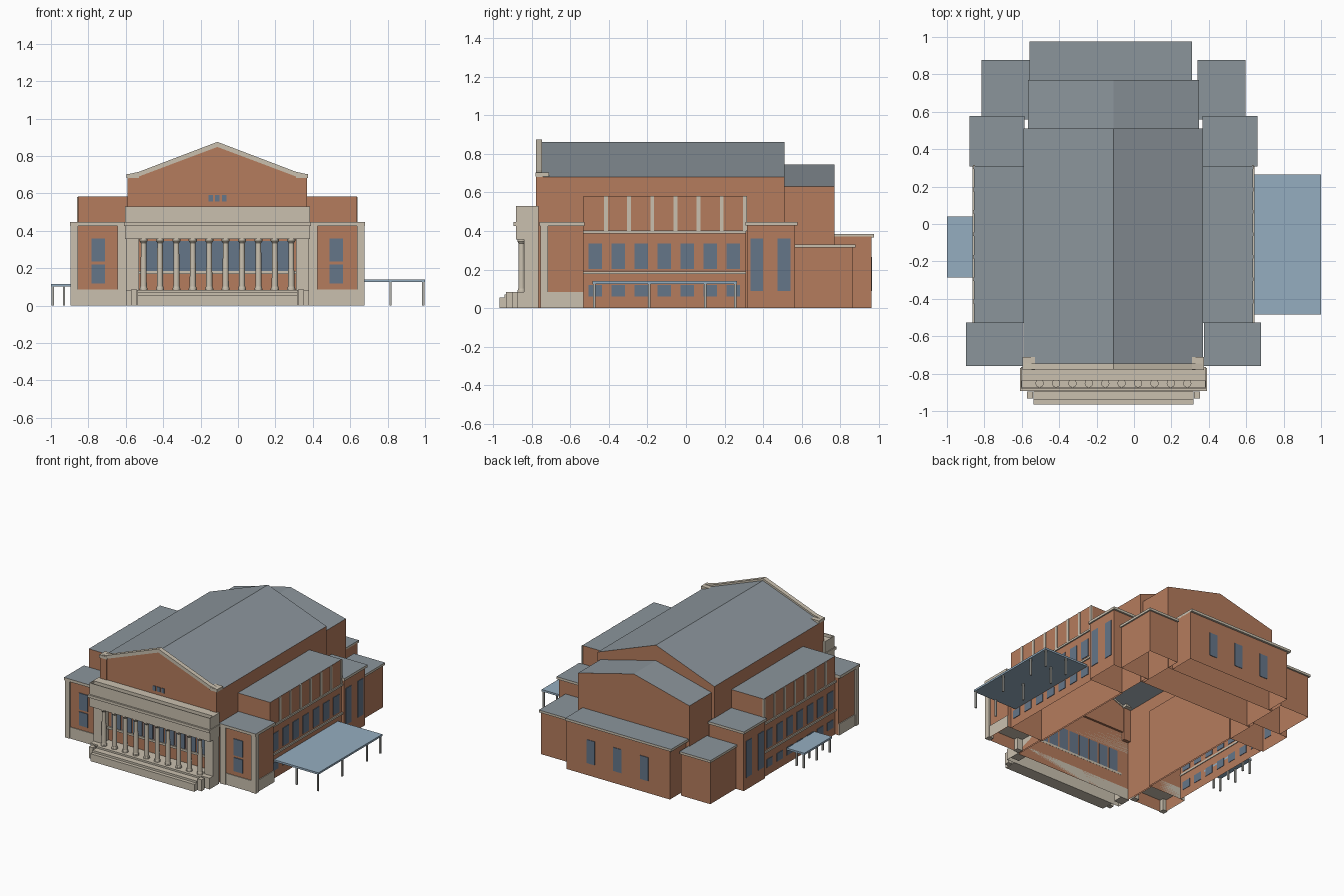
import bpy, bmesh, math
from mathutils import Matrix, Vector

cube = bpy.data.objects.get("Cube")
if cube:
    bpy.data.objects.remove(cube, do_unlink=True)

AXIS = -0.11  # the building is symmetrical about this x; parts are measured from it


def material(name, rgb):
    m = bpy.data.materials.new(name)
    m.use_nodes = True
    m.diffuse_color = (*rgb, 1)
    m.node_tree.nodes["Principled BSDF"].inputs["Base Color"].default_value = (*rgb, 1)
    return m


BRICK = material("brick", (0.46, 0.2, 0.11))
STONE = material("pale stone", (0.59, 0.53, 0.43))
ROOF = material("grey roofing", (0.26, 0.3, 0.33))
GLASS = material("window glass", (0.13, 0.18, 0.25))
CANOPY = material("blue canopy", (0.3, 0.42, 0.53))
METAL = material("post metal", (0.45, 0.45, 0.42))


def finish(name, bm, mat, top=None, hollow=False):
    """Turn a bmesh into an object; top colours upward faces, hollow drops the floor."""
    bmesh.ops.recalc_face_normals(bm, faces=bm.faces[:])
    bm.normal_update()
    if top:
        for f in bm.faces:
            f.material_index = int(f.normal.z > 0.3)
    if hollow:
        floor = [f for f in bm.faces if f.normal.z < -0.9]
        bmesh.ops.delete(bm, geom=floor, context='FACES')
    me = bpy.data.meshes.new(name)
    bm.to_mesh(me)
    bm.free()
    for m in (mat, top):
        if m:
            me.materials.append(m)
    ob = bpy.data.objects.new(name, me)
    ob.location.x = AXIS
    bpy.context.scene.collection.objects.link(ob)
    return ob


def boxes(name, dims, mat, top=None, hollow=False):
    """Boxes given as x0, x1, y0, y1, z0, z1."""
    bm = bmesh.new()
    for x0, x1, y0, y1, z0, z1 in dims:
        mid = Vector((x0 + x1, y0 + y1, z0 + z1)) / 2
        size = Matrix.Diagonal((x1 - x0, y1 - y0, z1 - z0, 1))
        bmesh.ops.create_cube(bm, size=1, matrix=Matrix.Translation(mid) @ size)
    return finish(name, bm, mat, top, hollow)


def both(dims):
    """Add the mirror image of each box."""
    return dims + [(-x1, -x0, *rest) for x0, x1, *rest in dims]


def prism(name, outline, y0, y1, mat, top=None, hollow=False):
    """Extrude an x-z outline along y."""
    bm = bmesh.new()
    face = bm.faces.new([bm.verts.new((x, y0, z)) for x, z in outline])
    new = bmesh.ops.extrude_face_region(bm, geom=[face])["geom"]
    bmesh.ops.translate(bm, vec=(0, y1 - y0, 0),
                        verts=[v for v in new if isinstance(v, bmesh.types.BMVert)])
    return finish(name, bm, mat, top, hollow)


def gabled(w, eave, ridge):
    return [(-w, 0), (w, 0), (w, eave), (0, ridge), (-w, eave)]


# Main hall and lower stage house behind it
prism("main_hall", gabled(0.48, 0.68, 0.86), -0.765, 0.51, BRICK, ROOF, True)
prism("stage_house", gabled(0.457, 0.63, 0.745), 0.51, 0.77, BRICK, ROOF, True)

# Front gable with stone coping, corner returns and brick piers
prism("front_gable", [(-0.45, 0.5), (0.45, 0.5), (0.45, 0.69), (0, 0.855), (-0.45, 0.69)],
      -0.772, -0.75, BRICK)
prism("gable_coping", [(-0.48, 0.68), (-0.42, 0.69), (0, 0.848), (0.42, 0.69), (0.48, 0.68),
                       (0.48, 0.702), (0.42, 0.715), (0, 0.875), (-0.42, 0.715), (-0.48, 0.702)],
      -0.778, -0.745, STONE)
boxes("gable_returns", both([(0.42, 0.485, -0.78, -0.71, 0.683, 0.703)]), STONE)
boxes("gable_piers", both([(0.425, 0.48, -0.778, -0.74, 0.44, 0.683)]), BRICK)
boxes("gable_vents", [(x - 0.012, x + 0.012, -0.777, -0.77, 0.556, 0.59)
                      for x in (-0.036, 0, 0.036)], GLASS)

# Flanking masses: name, inner x, outer x, y0, y1, height
for name, x0, x1, y0, y1, h in (
        ("side_wings", 0.47, 0.745, -0.53, 0.31, 0.582),
        ("middle_blocks", 0.476, 0.76, 0.315, 0.565, 0.43),
        ("rear_blocks", 0.455, 0.695, 0.565, 0.865, 0.315)):
    boxes(name, both([(x0, x1, y0, y1, 0, h)]), BRICK, ROOF, True)
boxes("back_block", [(-0.43, 0.42, 0.77, 0.96, 0, 0.37)], BRICK, ROOF, True)
boxes("middle_cornices", both([(0.476, 0.77, 0.308, 0.578, 0.428, 0.446)]), STONE, ROOF)
boxes("rear_cornices", both([(0.45, 0.705, 0.56, 0.877, 0.313, 0.33)]), STONE, ROOF)
boxes("back_cornice", [(-0.45, 0.42, 0.765, 0.975, 0.365, 0.383)], STONE, ROOF)

# Side wing trim: string courses, upper strips and two rows of windows
boxes("string_courses", both([(0.74, 0.754, -0.535, 0.312, z, z + 0.014)
                              for z in (0.176, 0.388)]), STONE)
strips = [-0.415 + 0.12 * i for i in range(7)]
boxes("wing_strips", both([(0.74, 0.75, y - 0.01, y + 0.01, 0.4, 0.58) for y in strips]), STONE)
bays = [-0.47 + 0.119 * i for i in range(7)]
boxes("wing_windows", both([(0.742, 0.749, y - 0.035, y + 0.035, z0, z1)
                            for y in bays for z0, z1 in ((0.06, 0.12), (0.203, 0.336))]), GLASS)
boxes("middle_windows", both([(0.757, 0.764, y - 0.033, y + 0.033, 0.09, 0.36)
                              for y in (0.367, 0.508)]), GLASS)
boxes("back_windows", [(x - 0.033, x + 0.033, 0.957, 0.964, 0.09, 0.265)
                       for x in (-0.22, 0, 0.22)], GLASS)

# Front pavilions with stone base, corner piers and cornice
boxes("pavilions", both([(0.49, 0.773, -0.745, -0.53, 0, 0.43)]), BRICK, ROOF, True)
boxes("pavilion_bases", both([(0.49, 0.779, -0.75, -0.53, 0, 0.085)]), STONE, None, True)
boxes("pavilion_piers", both([(0.745, 0.785, -0.755, -0.715, 0, 0.43),
                              (0.49, 0.535, -0.755, -0.715, 0, 0.43)]), STONE)
boxes("pavilion_cornices", both([(0.485, 0.788, -0.76, -0.527, 0.426, 0.446)]), STONE, ROOF)
boxes("pavilion_windows", both([(0.6, 0.672, -0.751, -0.744, z0, z1)
                                for z0, z1 in ((0.118, 0.219), (0.236, 0.358))]), GLASS)

# Portico: floor, end piers, ceiling, and an entablature screen with open top
boxes("portico_floor", [(-0.49, 0.49, -0.875, -0.765, 0, 0.083)], STONE, None, True)
boxes("portico_end_piers", both([(0.42, 0.49, -0.838, -0.765, 0, 0.43)]), STONE)
boxes("portico_ceiling", [(-0.495, 0.495, -0.837, -0.765, 0.355, 0.53)], STONE)
boxes("entablature_screen", [(-0.495, 0.495, -0.88, -0.874, 0.355, 0.53)]
      + both([(0.489, 0.495, -0.876, -0.835, 0.355, 0.53)]), STONE)
boxes("entablature_cornice", [(-0.5, 0.5, -0.893, -0.878, 0.426, 0.446)]
      + both([(0.49, 0.5, -0.88, -0.77, 0.426, 0.446)]), STONE)

# Wall behind the columns
gap = 0.0877
boxes("portico_windows", [(gap * i - 0.037, gap * i + 0.037, -0.772, -0.764, 0.186, 0.345)
                          for i in range(-4, 5)], GLASS)
boxes("portico_sill", [(-0.42, 0.42, -0.778, -0.764, 0.17, 0.186)], STONE)

# Colonnade: base, tapered shaft and capital for each column
bm = bmesh.new()
for i in range(10):
    x = (i - 4.5) * gap
    for r0, r1, z0, z1 in ((0.022, 0.022, 0.083, 0.092), (0.02, 0.018, 0.092, 0.102),
                           (0.017, 0.0145, 0.102, 0.335), (0.015, 0.022, 0.335, 0.345),
                           (0.022, 0.022, 0.345, 0.357)):
        bmesh.ops.create_cone(bm, cap_ends=True, segments=16, radius1=r0, radius2=r1,
                              depth=z1 - z0,
                              matrix=Matrix.Translation((x, -0.852, (z0 + z1) / 2)))
for f in bm.faces:
    f.smooth = True
columns = finish("columns", bm, STONE)
columns.data.set_sharp_from_angle(angle=math.radians(35))

# Front steps and their pedestals
boxes("front_steps", [(-0.427, 0.427, y, -0.872, 0, z)
                      for y, z in ((-0.966, 0.055), (-0.94, 0.07), (-0.895, 0.083))], STONE)
boxes("step_pedestals", both([(0.43, 0.462, -0.932, -0.896, 0, 0.085)]), STONE)


# Side canopies on slim posts
def canopy(name, x0, x1, y0, y1, z, post_xs, post_ys):
    boxes(name + "_canopy", [(x0, x1, y0, y1, z - 0.014, z)], CANOPY)
    boxes(name + "_posts", [(x - 0.006, x + 0.006, y - 0.006, y + 0.006, 0, z - 0.012)
                            for x in post_xs for y in post_ys], METAL)


canopy("left", 0.745, 1.11, -0.485, 0.265, 0.14, (0.925, 1.1), (-0.475, -0.19, 0.1, 0.255))
canopy("right", -0.89, -0.745, -0.285, 0.04, 0.115, (-0.88, -0.82), (-0.275, -0.12, 0.03))
